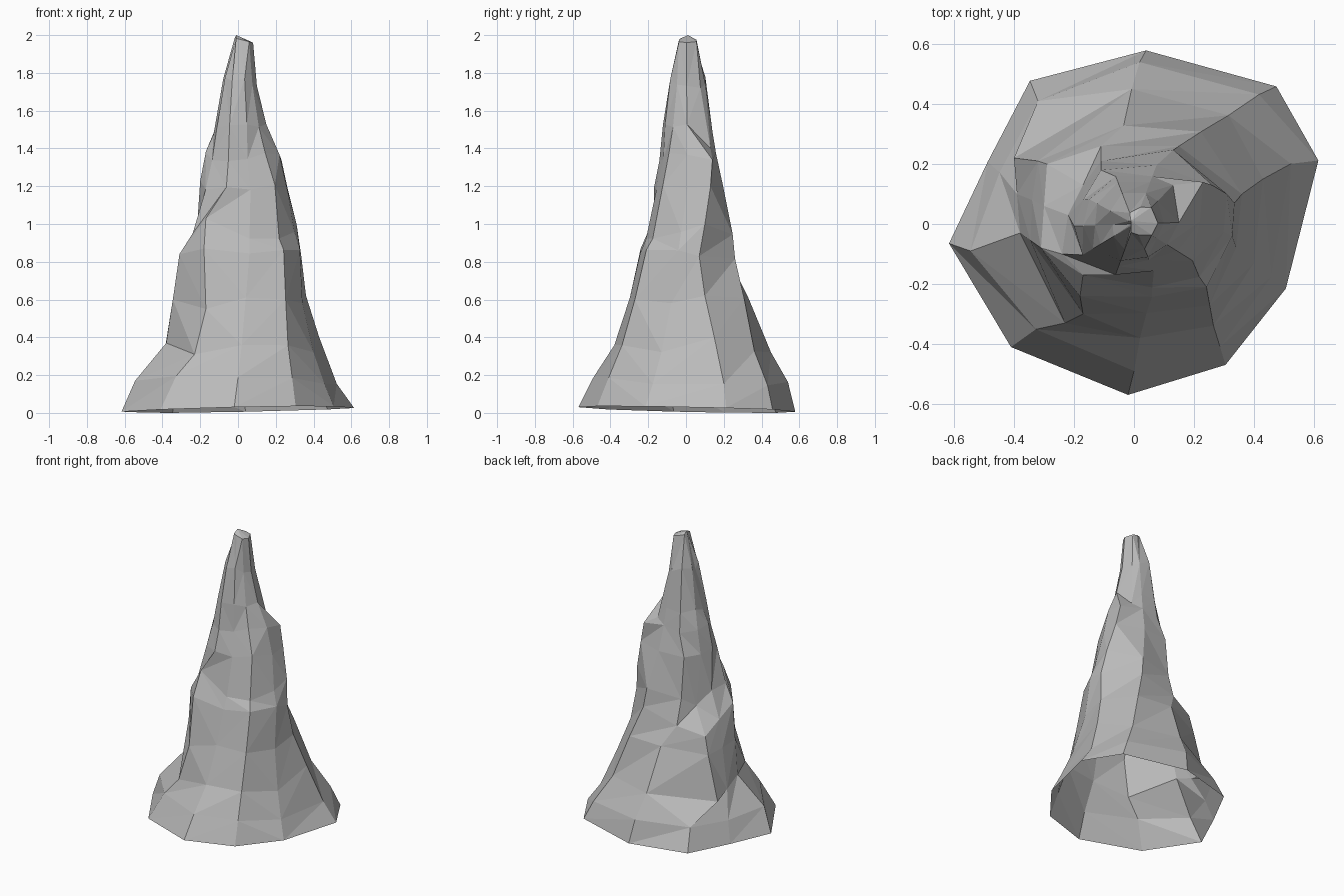
import bpy
import bmesh
import random
from math import radians, sin, cos

random.seed(4)

cube = bpy.data.objects.get("Cube")
if cube:
    bpy.data.objects.remove(cube, do_unlink=True)

# Directions of the ridges running up the spire, in degrees
RIDGES = [19, 44, 86, 126, 157, 186, 225, 268, 303, 337]
EAST, NORTH_EAST, NORTH, NORTH_WEST, WEST_BACK, WEST, SOUTH_WEST = range(7)

# Cross-sections: height, twist, then the radius of each ridge in hundredths
SECTIONS = [
    (0.00, 0, [65, 66, 58, 59, 53, 62, 58, 57, 56, 55]),
    (0.17, 2, [56, 60, 54, 52, 48, 55, 48, 49, 50, 49]),
    (0.34, 5, [48, 48, 45, 46, 41, 40, 41, 38, 43, 42]),
    (0.60, 10, [38, 38, 33, 37, 34, 35, 34, 30, 37, 35]),
    (0.84, 16, [34, 30, 27, 35, 31, 31, 29, 25, 32, 33]),
    (0.95, 18, [31, 28, 25, 21, 22, 25, 24, 22, 28, 30]),
    (1.20, 25, [26, 21, 21, 19, 20, 20, 18, 17, 23, 26]),
    (1.36, 25, [22, 17, 17, 17, 17, 16, 15, 13, 17, 22]),
    (1.50, 25, [15, 15, 15, 14, 13, 13, 13, 12, 13, 15]),
    (1.75, 25, [11, 11, 11, 9, 7, 8, 9, 9, 9, 10]),
    (1.98, 25, [8, 6, 4, 2, 1, 1, 3, 4, 7, 8]),
]

# Exact corners of the ledges, by ridge and cross-section
LEDGES = {
    # block jutting out on one side, with a sloping top
    NORTH_WEST: {2: (-.40, .22, .28), 3: (-.32, .21, .58), 4: (-.29, .20, .70),
                 5: (-.17, .13, .86), 6: (-.17, .08, 1.2)},
    WEST_BACK: {2: (-.39, .10, .32), 3: (-.34, .08, .59), 4: (-.30, .06, .77),
                5: (-.22, .03, .94)},
    WEST: {1: (-.545, -.09, .17), 2: (-.38, -.03, .37), 3: (-.345, -.055, .6),
           4: (-.31, -.08, .84), 5: (-.24, -.10, .95)},
    SOUTH_WEST: {2: (-.23, -.33, .31), 3: (-.17, -.30, .55),
                 4: (-.18, -.24, .87), 5: (-.17, -.17, 1.03)},
    NORTH: {4: (-.11, .26, .75), 5: (-.11, .21, .92), 6: (-.11, .18, 1.2)},
    # shoulder high on the opposite side
    EAST: {2: (.43, .15, .4), 3: (.36, .10, .62), 4: (.335, .07, .83),
           5: (.31, .10, 1.0), 6: (.26, .13, 1.2), 7: (.23, .14, 1.34),
           8: (.13, .13, 1.4)},
}


def make_material(name, color):
    mat = bpy.data.materials.new(name)
    mat.use_nodes = True
    mat.diffuse_color = color
    mat.node_tree.nodes["Principled BSDF"].inputs["Base Color"].default_value = color
    return mat


def bridge(bm, lower, upper):
    """Join two rings with triangles whose diagonals vary like broken stone."""
    count = len(lower)
    for i in range(count):
        j = (i + 1) % count
        a, b, c, d = lower[i], lower[j], upper[j], upper[i]
        if random.random() < 0.5:
            triangles = ((a, b, c), (a, c, d))
        else:
            triangles = ((a, b, d), (b, c, d))
        for tri in triangles:
            bm.faces.new(tri)


bm = bmesh.new()
rings = []
last = len(SECTIONS) - 1

# Rock walls, with uneven heights along each cross-section
for level, (height, twist, radii) in enumerate(SECTIONS):
    ring = []
    for ridge, radius in enumerate(radii):
        angle = radians(RIDGES[ridge] + twist)
        r = radius / 100
        if level == 0:
            z = 0.018 * (1 - sin(angle - radians(45)))
        elif level == last:
            z = height - 0.25 * r * cos(angle)
        else:
            z = height + random.uniform(-0.03, 0.03)
        point = (r * cos(angle), r * sin(angle), z)
        ring.append(bm.verts.new(LEDGES.get(ridge, {}).get(level, point)))
    rings.append(ring)

# Walls are a shell, open at the foot
for lower, upper in zip(rings, rings[1:]):
    bridge(bm, lower, upper)

# Broken tip
tip = bm.verts.new((-0.01, 0.01, 2.0))
for i, vert in enumerate(rings[-1]):
    bm.faces.new((vert, rings[-1][(i + 1) % len(RIDGES)], tip))

mesh = bpy.data.meshes.new("rock_spire")
bm.to_mesh(mesh)
bm.free()

spire = bpy.data.objects.new("rock_spire", mesh)
bpy.context.collection.objects.link(spire)
mesh.materials.append(make_material("grey_stone", (0.5, 0.5, 0.5, 1)))
